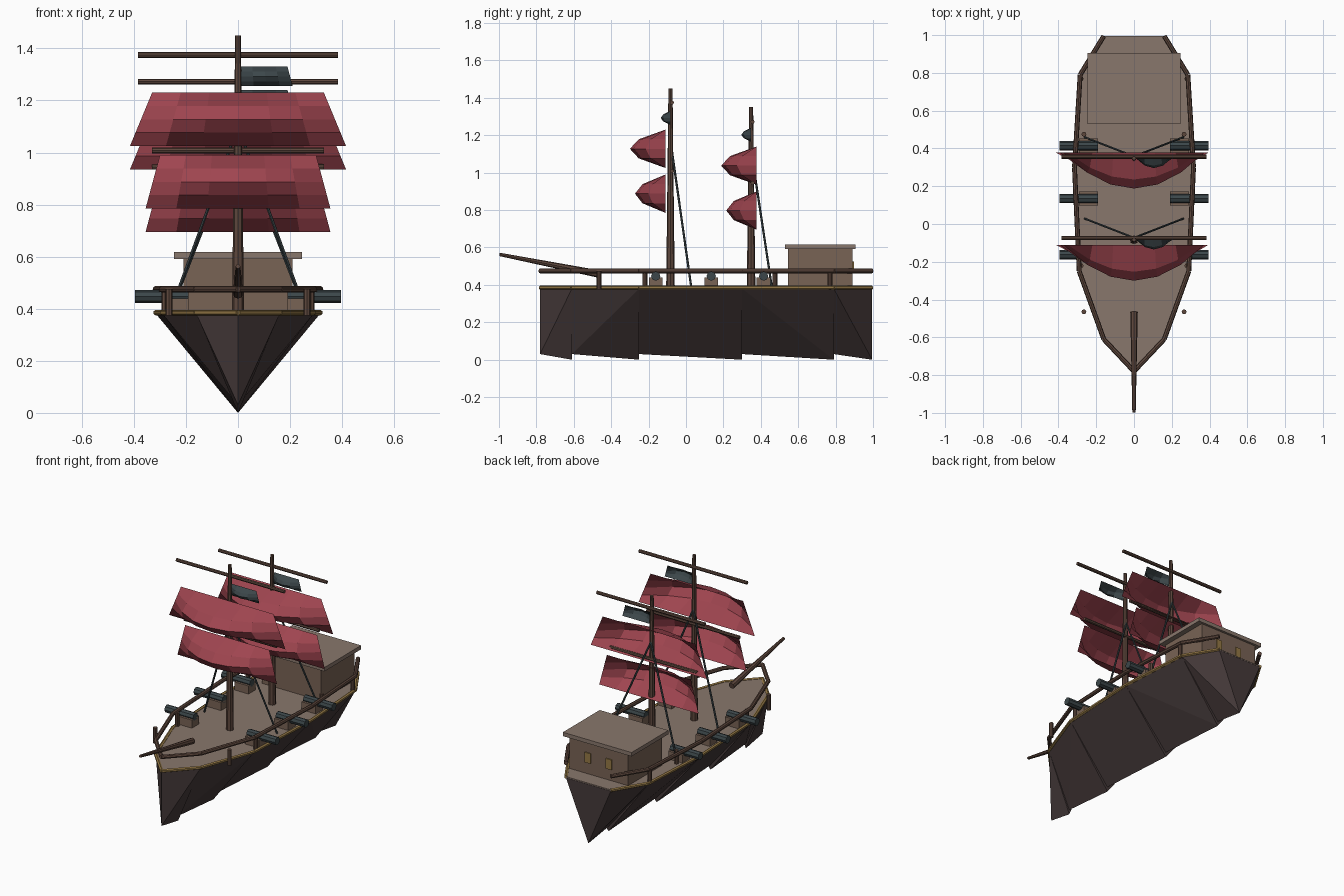
import bpy, bmesh, math
from mathutils import Vector

if "Cube" in bpy.data.objects:
    bpy.data.objects.remove(bpy.data.objects["Cube"])


def mat(name, rgb):
    m = bpy.data.materials.new(name)
    m.diffuse_color = (*rgb, 1)
    m.use_nodes = True
    m.node_tree.nodes["Principled BSDF"].inputs["Base Color"].default_value = m.diffuse_color
    return m


HULL = mat("dark_hull", (.06, .042, .042))
DECK = mat("deck_wood", (.25, .185, .15))
CABIN = mat("cabin_wood", (.19, .125, .09))
WOOD = mat("spar_wood", (.11, .063, .046))
RED = mat("red_cloth", (.35, .06, .08))
GOLD = mat("gold_trim", (.30, .19, .06))
IRON = mat("dark_iron", (.045, .062, .068))


def finish(name, bm, m):
    me = bpy.data.meshes.new(name)
    bm.to_mesh(me)
    bm.free()
    me.materials.append(m)
    ob = bpy.data.objects.new(name, me)
    bpy.context.collection.objects.link(ob)
    return ob


def box(name, x, y, z, m):
    bm = bmesh.new()
    bmesh.ops.create_cube(bm, size=1)
    for v in bm.verts:
        v.co = [(r[0] + r[1]) / 2 + c * (r[1] - r[0]) for r, c in zip((x, y, z), v.co)]
    return finish(name, bm, m)


def rod(name, a, b, r1, r2, m, sides=8):
    a, b = Vector(a), Vector(b)
    bm = bmesh.new()
    bmesh.ops.create_cone(bm, cap_ends=True, segments=sides, radius1=r1, radius2=r2, depth=(b - a).length)
    ob = finish(name, bm, m)
    ob.location = (a + b) / 2
    ob.rotation_euler = (b - a).to_track_quat('Z', 'Y').to_euler()
    return ob


def sail(name, x_top, x_bot, y, z0, z1, bulge, m, nx=6, nz=4):
    # tapered cloth that billows forward
    bm = bmesh.new()
    grid = []
    for j in range(nz + 1):
        v = j / nz
        lo, hi = [b + (t - b) * v for b, t in zip(x_bot, x_top)]
        row = []
        for i in range(nx + 1):
            u = i / nx
            d = bulge * 16 * u * (1 - u) * v * (1 - v)
            row.append(bm.verts.new((lo + (hi - lo) * u, y - d, z0 + (z1 - z0) * v)))
        grid.append(row)
    for j in range(nz):
        for i in range(nx):
            bm.faces.new((grid[j][i], grid[j][i + 1], grid[j + 1][i + 1], grid[j + 1][i]))
    return finish(name, bm, m)


# half outline of the deck, bow to stern: (half width, y)
outline = [(0, -.78), (.16, -.61), (.29, -.25), (.315, .30), (.285, .79), (.16, .995)]

# V hull in stepped sections
for i, ((w0, y0), (w1, y1)) in enumerate(zip(outline, outline[1:])):
    bm = bmesh.new()
    pts = [(w1, y1, .38), (-w1, y1, .38), (0, y1, 0), (0, y0, .03), (w0, y0, .38)]
    if w0:
        pts.append((-w0, y0, .38))
    vs = [bm.verts.new(p) for p in pts]
    bmesh.ops.convex_hull(bm, input=vs)
    finish(f"hull_section_{i}", bm, HULL)

# deck plate
bm = bmesh.new()
ring = outline + [(-w, y) for w, y in reversed(outline[1:])]
f = bm.faces.new([bm.verts.new((w, y, .381)) for w, y in ring])
top = bmesh.ops.extrude_face_region(bm, geom=[f])["geom"]
bmesh.ops.translate(bm, vec=(0, 0, .007), verts=[v for v in top if isinstance(v, bmesh.types.BMVert)])
bmesh.ops.recalc_face_normals(bm, faces=bm.faces)
finish("deck", bm, DECK)

for s, side in ((1, "right"), (-1, "left")):
    # gold edge trim and hand rail
    for i, ((w0, y0), (w1, y1)) in enumerate(zip(outline, outline[1:])):
        rod(f"edge_trim_{side}_{i}", (s * w0, y0, .385), (s * w1, y1, .385), .011, .011, GOLD, 6)
        rod(f"rail_{side}_{i}", (s * w0, y0, .475), (s * w1, y1, .475), .013, .013, WOOD)
    # rail posts
    for x, y in ((.265, -.465), (.28, -.22), (.265, .475), (.28, .77)):
        rod(f"rail_post_{side}", (s * x, y, .375), (s * x, y, .475), .013, .013, WOOD)
    # cannons on blocks
    for y in (-.162, .135, .415):
        rod(f"cannon_{side}", (s * .19, y, .447), (s * .395, y, .447), .025, .025, IRON)
        box(f"cannon_block_{side}", sorted((s * .19, s * .29)), (y - .037, y + .037), (.388, .44), CABIN)
    # stern windows
    box(f"window_{side}", (s * .075 - .02, s * .075 + .02), (.885, .897), (.46, .525), GOLD)

# cabin
box("cabin", (-.21, .21), (.545, .89), (.388, .592), CABIN)
box("cabin_roof", (-.245, .245), (.53, .905), (.592, .617), DECK)

# bowsprit
rod("bowsprit", (0, -.465, .458), (0, -.997, .563), .02, .009, WOOD)

# masts with yards, sails, shrouds and pennant
for name, y, dz, ys, top in (("fore", -.083, 0, -.11, 1.45), ("aft", .348, -.09, .378, 1.35)):
    rod(f"{name}_mast", (0, y, .385), (0, y, top), .023, .011, WOOD)
    yy = y + .008
    zu, zl = (1.375, 1.008) if name == "fore" else (1.272, .945)
    rod(f"{name}_upper_yard", (-.385, yy, zu), (.385, yy, zu), .011, .011, WOOD)
    rod(f"{name}_lower_yard", (-.33, yy, zl), (.33, yy, zl), .011, .011, WOOD)
    sail(f"{name}_upper_sail", (-.33, .33), (-.415, .415), ys, 1.025 + dz, 1.23 + dz, .19, RED)
    sail(f"{name}_lower_sail", (-.30, .30), (-.355, .355), ys, .785 + dz, .99 + dz, .163, RED)
    sail(f"{name}_pennant", (.01, .19), (.01, .21), y, 1.255 + dz, 1.33 + dz, .052, IRON, 4, 4)
    for s in (1, -1):
        rod(f"{name}_shroud", (0, y + .01, 1.1 + dz / 2), (s * .27, y + .115, .36), .006, .006, IRON, 6)
